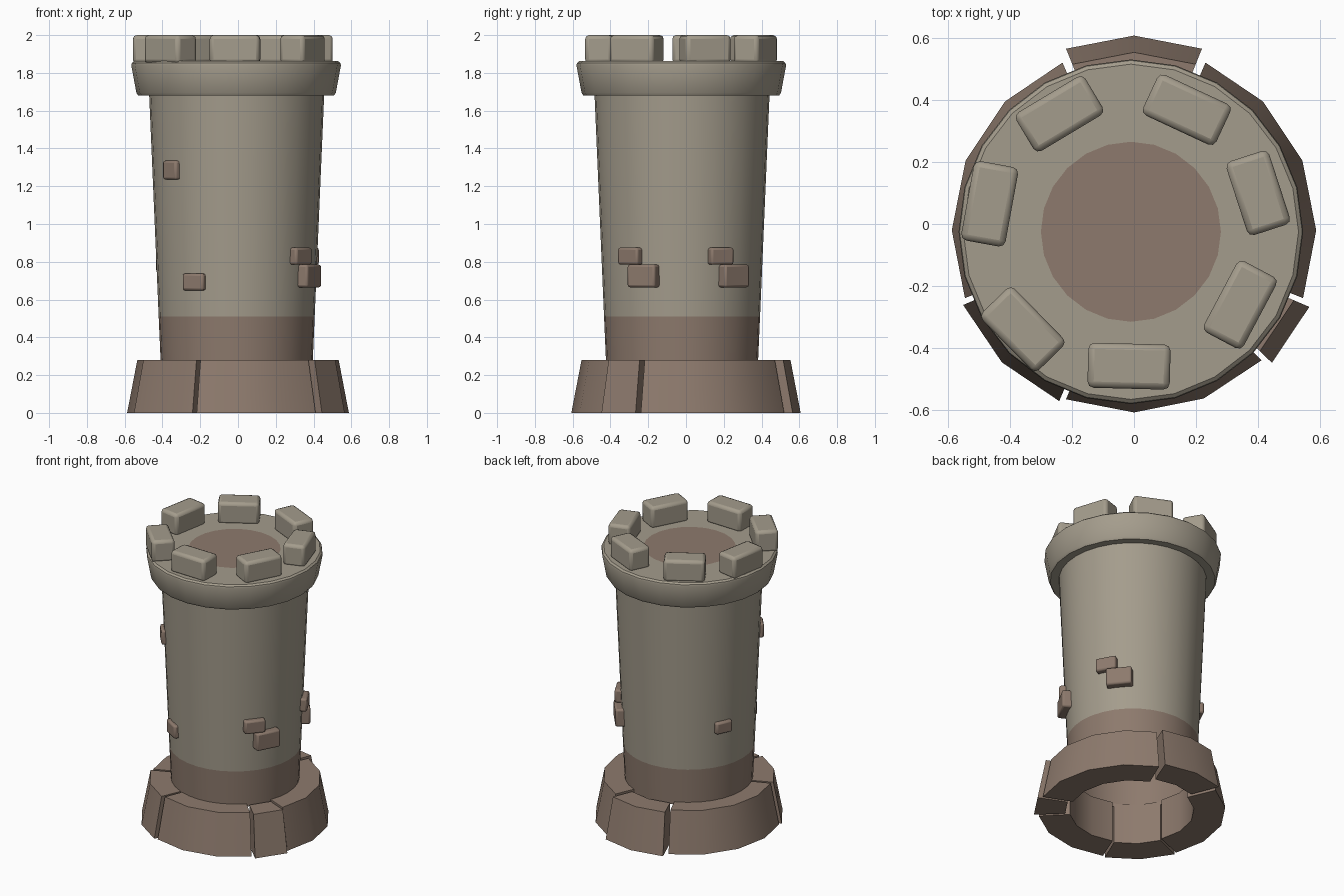
import bpy, bmesh, math
from mathutils import Matrix, Vector

if "Cube" in bpy.data.objects:
    bpy.data.objects.remove(bpy.data.objects["Cube"])

CX, CY = -0.007, -0.021          # tower axis


def material(name, rgb):
    m = bpy.data.materials.new(name)
    m.diffuse_color = (*rgb, 1)
    m.use_nodes = True
    m.node_tree.nodes["Principled BSDF"].inputs["Base Color"].default_value = m.diffuse_color
    return m


GREY = material("grey stone", (0.372, 0.334, 0.264))
BROWN = material("brown stone", (0.268, 0.195, 0.153))


def finish(name, bm, mats, bevel=0, angle=35):
    bmesh.ops.recalc_face_normals(bm, faces=bm.faces)
    me = bpy.data.meshes.new(name)
    bm.to_mesh(me)
    bm.free()
    for m in mats:
        me.materials.append(m)
    for p in me.polygons:
        p.use_smooth = True
    me.set_sharp_from_angle(angle=math.radians(angle))
    ob = bpy.data.objects.new(name, me)
    bpy.context.collection.objects.link(ob)
    if bevel:
        b = ob.modifiers.new("bevel", 'BEVEL')
        b.width, b.segments = bevel, 2
        b.limit_method, b.angle_limit = 'ANGLE', math.radians(35)
    return ob


def lathe(profile, sides, cx, cy):
    """Rings of (radius, z) joined by quads; radius 0 closes with a fan."""
    bm = bmesh.new()
    rings = []
    for r, z in profile:
        if r == 0:
            rings.append([bm.verts.new((cx, cy, z))] * sides)
            continue
        rings.append([bm.verts.new((cx + r * math.sin(2 * math.pi * i / sides),
                                    cy + r * math.cos(2 * math.pi * i / sides), z))
                      for i in range(sides)])
    for a, b in zip(rings, rings[1:]):
        for i in range(sides):
            j = (i + 1) % sides
            vs = [a[i], a[j], b[j], b[i]]
            bm.faces.new(list(dict.fromkeys(vs)))
    return bm


# tapered tower wall, brown below z = 0.51
bm = lathe([(0.402, 0.26), (0.413, 0.51), (0.464, 1.70)], 32, CX, CY)
for f in bm.faces:
    f.material_index = 1 if f.calc_center_median().z < 0.51 else 0
finish("tower_wall", bm, [GREY, BROWN])

# flared rim with a brown floor disc in the middle
RX, RY = -0.01, -0.025
bm = lathe([(0.45, 1.68), (0.518, 1.68), (0.528, 1.695), (0.555, 1.84), (0.552, 1.852),
            (0.54, 1.862), (0.29, 1.862), (0, 1.862)], 24, RX, RY)
for f in bm.faces:
    c = f.calc_center_median()
    f.material_index = int(c.z > 1.85 and math.hypot(c.x - RX, c.y - RY) < 0.28)
finish("rim", bm, [GREY, BROWN])


def block(name, pos, size, turn, mat, bevel):
    """Bevelled box; its local x axis points outward."""
    bm = bmesh.new()
    bmesh.ops.create_cube(bm, size=1)
    bmesh.ops.transform(bm, verts=bm.verts, matrix=Matrix.Translation(pos)
                        @ Matrix.Rotation(math.radians(turn), 4, 'Z')
                        @ Matrix.Diagonal((*size, 1)))
    finish(name, bm, [mat], bevel)


# seven battlements: x, y, facing angle, length
for i, (x, y, a, l) in enumerate([(-0.24, 0.355, 121, 0.26), (0.17, 0.368, 65, 0.26),
                                  (0.40, 0.10, 18, 0.25), (0.342, -0.26, -28, 0.26),
                                  (-0.016, -0.458, -91.5, 0.265),
                                  (-0.358, -0.339, 224.4, 0.26),
                                  (-0.465, 0.065, 169.6, 0.26)]):
    block(f"battlement_{i + 1}", (x, y, 1.925), (0.145, l, 0.15), a, GREY, 0.02)

# loose bricks: facing angle, z, width, height, how far they stick out
for i, (a, z, w, h, d) in enumerate([(220, 1.285, 0.11, 0.10, 0.022),
                                     (238, 0.693, 0.13, 0.09, 0.022),
                                     (-39, 0.83, 0.135, 0.09, 0.035),
                                     (-28, 0.725, 0.165, 0.12, 0.045),
                                     (28, 0.83, 0.135, 0.09, 0.035),
                                     (39, 0.725, 0.165, 0.12, 0.045),
                                     (155, 0.79, 0.115, 0.08, 0.025)]):
    wall = 0.413 + (z - 0.51) * 0.043
    r = wall + d - 0.045
    t = math.radians(a)
    block(f"brick_{i + 1}", (CX + r * math.cos(t), CY + r * math.sin(t), z),
          (0.09, w, h), a, BROWN, 0.012)


# base ring of wedge stones on a 16-sided circle
def base_stone(name, start, steps, push):
    mid = math.radians(start + steps * 11.25)
    off = Vector((math.cos(mid) * push, -0.02 + math.sin(mid) * push, 0))
    section = [(0.39, 0), (0.587, 0), (0.533, 0.28), (0.39, 0.28)]
    bm = bmesh.new()
    rings = []
    for i in range(steps + 1):
        a = start + i * 22.5 + (0.6 if i == 0 else -0.6 if i == steps else 0)
        a = math.radians(a)
        rings.append([bm.verts.new(off + Vector((r * math.cos(a), r * math.sin(a), z)))
                      for r, z in section])
    for p, q in zip(rings, rings[1:]):
        for k in range(4):
            n = (k + 1) % 4
            bm.faces.new((p[k], p[n], q[n], q[k]))
    bm.faces.new(rings[0])
    bm.faces.new(rings[-1])
    # bevel every sharp edge except those resting on the ground
    edges = [e for e in bm.edges if e.calc_face_angle(0) > math.radians(35)
             and max(v.co.z for v in e.verts) > 0.1]
    bmesh.ops.bevel(bm, geom=edges, offset=0.016, segments=2, profile=0.5,
                    affect='EDGES', clamp_overlap=True)
    finish(name, bm, [BROWN])


for i, (start, steps, push) in enumerate([(67.5, 2, 0.04), (-22.5, 4, 0), (-45, 1, 0.03),
                                          (-112.5, 3, 0), (-157.5, 2, 0.015),
                                          (112.5, 4, 0)]):
    base_stone(f"base_stone_{i + 1}", start, steps, push)
